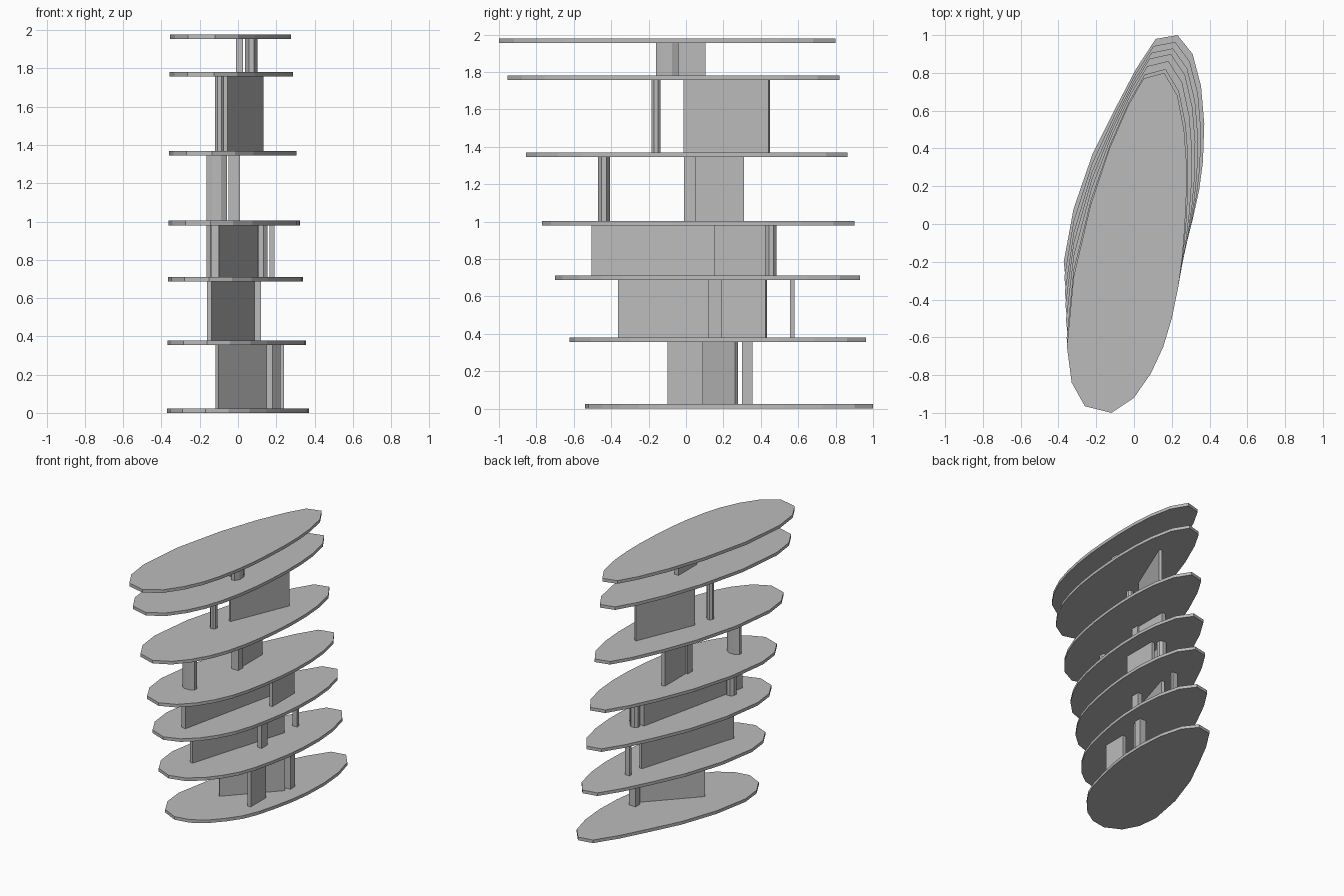
import bpy, bmesh
from math import sin, cos, pi
from mathutils import Vector

cube = bpy.data.objects.get("Cube")
if cube:
    bpy.data.objects.remove(cube)

grey = bpy.data.materials.new("plain grey")
grey.use_nodes = True
COLOUR = (0.5, 0.5, 0.5, 1)
grey.diffuse_color = COLOUR
grey.node_tree.nodes["Principled BSDF"].inputs["Base Color"].default_value = COLOUR


def prism(name, outline, low, high):
    """Extrude a flat outline between two heights."""
    bm = bmesh.new()
    base = bm.faces.new([bm.verts.new((x, y, low)) for x, y in outline])
    top = bmesh.ops.extrude_face_region(bm, geom=[base])["geom"]
    for v in top:
        if isinstance(v, bmesh.types.BMVert):
            v.co.z = high
    bmesh.ops.recalc_face_normals(bm, faces=bm.faces)
    mesh = bpy.data.meshes.new(name)
    bm.to_mesh(mesh)
    bm.free()
    mesh.materials.append(grey)
    obj = bpy.data.objects.new(name, mesh)
    bpy.context.collection.objects.link(obj)
    return obj


def wall(name, level, start, end, thick=0.025):
    """Thin upright wall following a line in plan."""
    a, b = Vector(start), Vector(end)
    along = (b - a).normalized()
    side = Vector((-along.y, along.x)) * thick / 2
    prism(name, [a - side, b - side, b + side, a + side], *storey(level))


def column(name, level, centre, rx, ry, sides=8):
    """Faceted column with an oval plan."""
    pts = [(centre[0] + rx * cos(2 * pi * (i + 0.5) / sides),
            centre[1] + ry * sin(2 * pi * (i + 0.5) / sides)) for i in range(sides)]
    prism(name, pts, *storey(level))


def block(name, level, x0, x1, y0, y1):
    prism(name, [(x0, y0), (x1, y0), (x1, y1), (x0, y1)], *storey(level))


# Egg-shaped floor outlines at the foot and at the roof
FOOT = [(-.372, -.2), (-.355, -.36), (-.29, -.48), (-.17, -.54), (-.05, -.52), (.06, -.45), (.15, -.35),
        (.22, -.25), (.27, -.13), (.31, .02), (.345, .18), (.365, .33), (.372, .53), (.355, .73),
        (.31, .9), (.23, 1), (.115, .98), (.01, .82), (-.1, .61), (-.22, .37), (-.32, .08)]
ROOF = [(-.355, -.65), (-.33, -.84), (-.26, -.965), (-.12, -1), (0, -.92), (.09, -.79), (.155, -.65),
        (.2, -.5), (.235, -.33), (.257, -.17), (.27, 0), (.278, .17), (.277, .34), (.265, .5),
        (.23, .68), (.16, .8), (.05, .77), (-.03, .63), (-.13, .4), (-.23, .1), (-.32, -.28)]
FLOORS = [0, .355, .687, .98, 1.345, 1.757, 1.954]
THICK = 0.024


def storey(level):
    return FLOORS[level] + THICK, FLOORS[level + 1]


# Floor slabs shift steadily from the foot outline to the roof outline
for i, z in enumerate(FLOORS):
    t = z / FLOORS[-1]
    plan = [Vector(a).lerp(Vector(b), t) for a, b in zip(FOOT, ROOF)]
    prism(f"floor_slab_{i}", plan, z, z + THICK)

# Ground storey
wall("ground_diagonal_wall", 0, (-.11, -.075), (.215, .27), 0.02)
block("ground_side_wall", 0, .15, .18, -.1, .09)
block("ground_column", 0, .185, .24, .3, .355)

# Second storey
wall("second_long_wall", 1, (-.15, -.36), (.09, .43))
block("second_front_column", 1, .085, .12, .12, .19)
block("second_back_column", 1, .08, .12, .555, .58)

# Third storey
wall("third_long_wall", 2, (-.12, -.5), (.085, .42), 0.04)
block("third_side_wall", 2, .165, .19, .15, .425)
column("third_front_column", 2, (-.13, -.37), .037, .037)
column("third_back_column", 2, (.12, .455), .037, .032)

# Fourth storey
column("fourth_front_column", 3, (-.11, -.438), .058, .035)
block("fourth_middle_column", 3, -.05, .01, -.01, .05)
block("fourth_wall", 3, -.035, -.005, .05, .31)

# Fifth storey
column("fifth_column", 4, (-.097, -.16), .026, .026)
wall("fifth_wall", 4, (-.065, -.01), (.125, .445), 0.02)

# Top storey
column("top_column", 5, (.07, -.1), .035, .065)
block("top_wall", 5, -.01, .025, -.12, .105)
